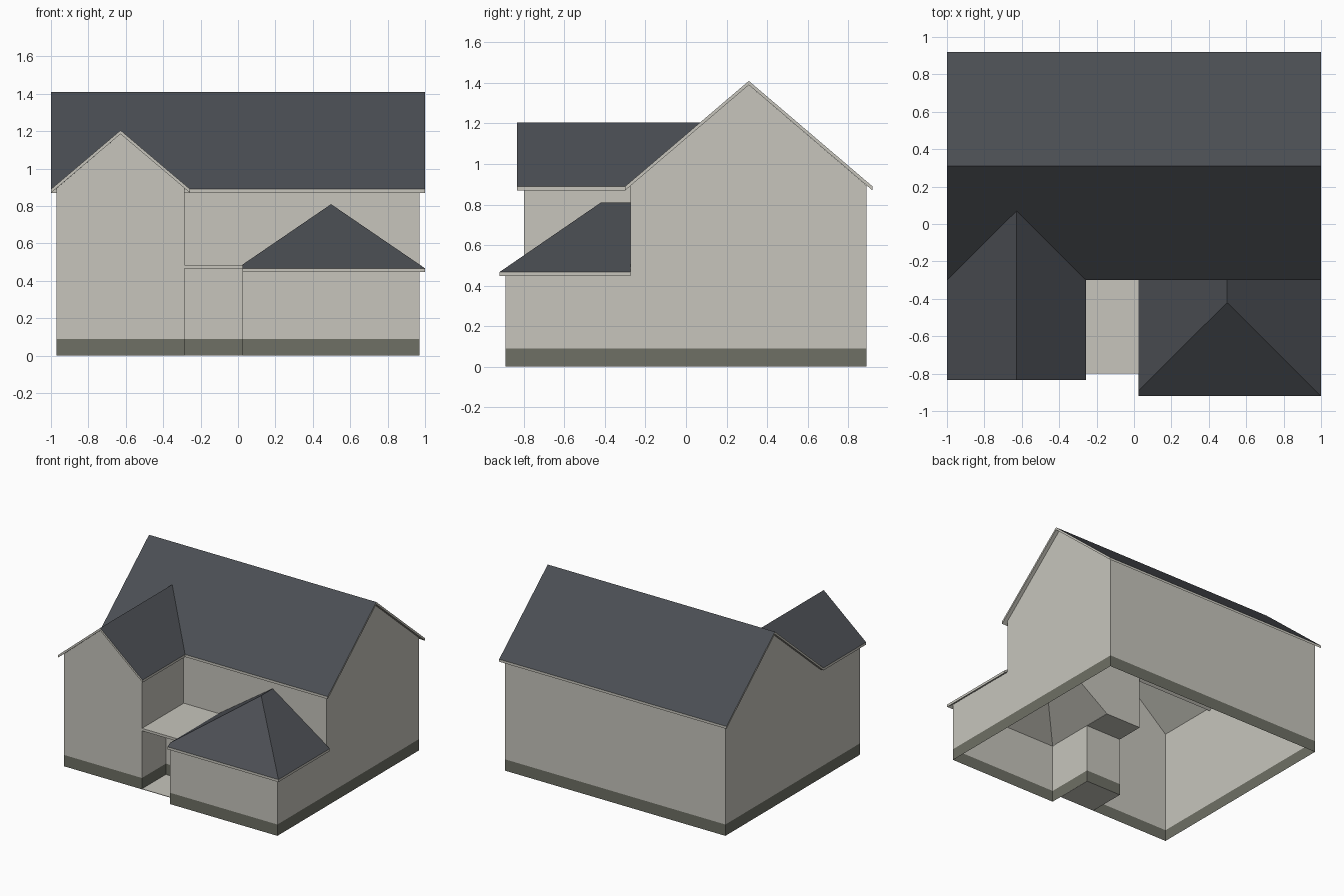
import bpy
import bmesh
from mathutils import Vector

cube = bpy.data.objects.get("Cube")
if cube:
    bpy.data.objects.remove(cube, do_unlink=True)


def material(name, colour):
    mat = bpy.data.materials.new(name)
    mat.use_nodes = True
    mat.diffuse_color = colour
    bsdf = mat.node_tree.nodes["Principled BSDF"]
    bsdf.inputs["Base Color"].default_value = colour
    bsdf.inputs["Roughness"].default_value = 0.9
    return mat


PLASTER = material("pale plaster", (0.57, 0.56, 0.505, 1))
PLINTH = material("grey green plinth", (0.157, 0.16, 0.13, 1))
SLATE = material("dark slate", (0.07, 0.076, 0.087, 1))


def finish(name, bm, mats):
    mesh = bpy.data.meshes.new(name)
    bm.to_mesh(mesh)
    bm.free()
    for mat in mats:
        mesh.materials.append(mat)
    obj = bpy.data.objects.new(name, mesh)
    bpy.context.collection.objects.link(obj)
    return obj


def wall(name, points, outward):
    """Flat wall sheet, with its lowest strip coloured as the plinth."""
    bm = bmesh.new()
    face = bm.faces.new([bm.verts.new(p) for p in points])
    face.normal_update()
    if face.normal.dot(Vector(outward)) < 0:
        face.normal_flip()
    bmesh.ops.bisect_plane(bm, geom=bm.verts[:] + bm.edges[:] + bm.faces[:],
                           plane_co=(0, 0, PLINTH_TOP), plane_no=(0, 0, 1))
    for f in bm.faces:
        f.material_index = int(f.calc_center_median().z < PLINTH_TOP)
    return finish(name, bm, (PLASTER, PLINTH))


def wall_x(name, x, profile, side):
    return wall(name, [(x, y, z) for y, z in profile], (side, 0, 0))


def wall_y(name, y, profile, side):
    return wall(name, [(x, y, z) for x, z in profile], (0, side, 0))


def slab(name, polygons, thick, top_mat):
    """Joined top polygons thickened straight down; edges stay pale."""
    bm = bmesh.new()
    for poly in polygons:
        bm.faces.new([bm.verts.new(p) for p in poly])
    bmesh.ops.remove_doubles(bm, verts=bm.verts[:], dist=0.0005)
    new = bmesh.ops.extrude_face_region(bm, geom=bm.faces[:], use_keep_orig=True)
    moved = [v for v in new["geom"] if isinstance(v, bmesh.types.BMVert)]
    bmesh.ops.translate(bm, verts=moved, vec=(0, 0, -thick))
    bmesh.ops.recalc_face_normals(bm, faces=bm.faces[:])
    for f in bm.faces:
        f.material_index = int(f.normal.z > 0.3)
    return finish(name, bm, (PLASTER, top_mat))


# Shared dimensions
PLINTH_TOP = 0.09
THICK = 0.02
SIDE, BACK, FRONT = 0.97, 0.89, -0.275
WING_FRONT, WING_SIDE = -0.80, -0.285
GARAGE_FRONT, GARAGE_SIDE = -0.89, 0.025
DOOR_WALL = -0.50
EAVE, RIDGE, RIDGE_Y = 0.89, 1.41, 0.31
WALL_TOP = 0.895
LOW, LOW_RIDGE = 0.467, 0.81
LOW_WALL = 0.465
APEX = RIDGE - THICK

# Main and side walls
wall_y("back_wall", BACK,
       [(-SIDE, 0), (SIDE, 0), (SIDE, WALL_TOP), (-SIDE, WALL_TOP)], 1)
wall_x("right_end_wall", SIDE,
       [(GARAGE_FRONT, 0), (BACK, 0), (BACK, WALL_TOP), (RIDGE_Y, APEX),
        (FRONT, WALL_TOP), (FRONT, LOW_WALL), (GARAGE_FRONT, LOW_WALL)], 1)
wall_x("left_end_wall", -SIDE,
       [(WING_FRONT, 0), (BACK, 0), (BACK, WALL_TOP), (RIDGE_Y, APEX),
        (FRONT, WALL_TOP), (WING_FRONT, WALL_TOP)], -1)

# Upper front wall, notched over the low hipped roof
hip_x = (GARAGE_SIDE + SIDE) / 2
wall_y("upper_front_wall", FRONT,
       [(WING_SIDE, LOW_WALL), (GARAGE_SIDE, LOW_WALL), (hip_x, LOW_RIDGE - THICK),
        (SIDE, LOW_WALL), (SIDE, WALL_TOP), (WING_SIDE, WALL_TOP)], -1)

# Gabled wing walls
wing_x, wing_half, wing_ridge = -0.628, 0.372, 1.205
wall_y("wing_gable_wall", WING_FRONT,
       [(-SIDE, 0), (WING_SIDE, 0), (WING_SIDE, WALL_TOP),
        (wing_x, wing_ridge - THICK), (-SIDE, WALL_TOP)], -1)
wall_x("wing_side_wall", WING_SIDE,
       [(WING_FRONT, 0), (DOOR_WALL, 0), (DOOR_WALL, LOW_WALL), (FRONT, LOW_WALL),
        (FRONT, WALL_TOP), (WING_FRONT, WALL_TOP)], 1)

# Low front room walls
wall_y("low_room_front_wall", GARAGE_FRONT,
       [(GARAGE_SIDE, 0), (SIDE, 0), (SIDE, LOW_WALL), (GARAGE_SIDE, LOW_WALL)], -1)
wall_x("low_room_side_wall", GARAGE_SIDE,
       [(GARAGE_FRONT, 0), (DOOR_WALL, 0), (DOOR_WALL, LOW_WALL + THICK),
        (GARAGE_FRONT, LOW_WALL)], -1)

# Recessed porch
wall_y("porch_back_wall", DOOR_WALL,
       [(WING_SIDE, 0), (GARAGE_SIDE, 0), (GARAGE_SIDE, LOW_WALL),
        (WING_SIDE, LOW_WALL)], -1)


def porch_plate(name, back, z, thick):
    corners = [(WING_SIDE, WING_FRONT, z), (GARAGE_SIDE, WING_FRONT, z),
               (GARAGE_SIDE, back, z), (WING_SIDE, back, z)]
    slab(name, [corners], thick, PLASTER)


porch_plate("porch_roof", FRONT, LOW_WALL + THICK, THICK)
porch_plate("porch_floor", DOOR_WALL, 0.004, 0.004)

# Main gabled roof
eave_front, eave_back = -0.30, 0.92
slab("main_roof",
     [[(-1, y, EAVE), (1, y, EAVE), (1, RIDGE_Y, RIDGE), (-1, RIDGE_Y, RIDGE)]
      for y in (eave_front, eave_back)], THICK, SLATE)

# Wing roof, mitred into the main slope along its valleys
pitch = (RIDGE - EAVE) / (RIDGE_Y - eave_front)
valley_y = eave_front + (wing_ridge - EAVE) / pitch
wing_eave = -0.835
slab("wing_roof",
     [[(wing_x + s * wing_half, wing_eave, EAVE), (wing_x, wing_eave, wing_ridge),
       (wing_x, valley_y, wing_ridge), (wing_x + s * wing_half, eave_front, EAVE)]
      for s in (-1, 1)], THICK, SLATE)

# Low hipped roof, trimmed flush with the porch side
hip_eave, hip_y = -0.92, -0.42
slope = (LOW_RIDGE - LOW) / (1 - hip_x)
cut_z = LOW_RIDGE - (hip_x - GARAGE_SIDE) * slope
cut_y = hip_eave + (cut_z - LOW) * (hip_y - hip_eave) / (LOW_RIDGE - LOW)
peak = (hip_x, hip_y, LOW_RIDGE)
ridge_end = (hip_x, FRONT, LOW_RIDGE)
corner = (1, hip_eave, LOW)
cut = (GARAGE_SIDE, cut_y, cut_z)
slab("low_hipped_roof",
     [[corner, (1, FRONT, LOW), ridge_end, peak],
      [(GARAGE_SIDE, hip_eave, LOW), corner, peak, cut],
      [cut, peak, ridge_end, (GARAGE_SIDE, FRONT, cut_z)]], THICK, SLATE)
